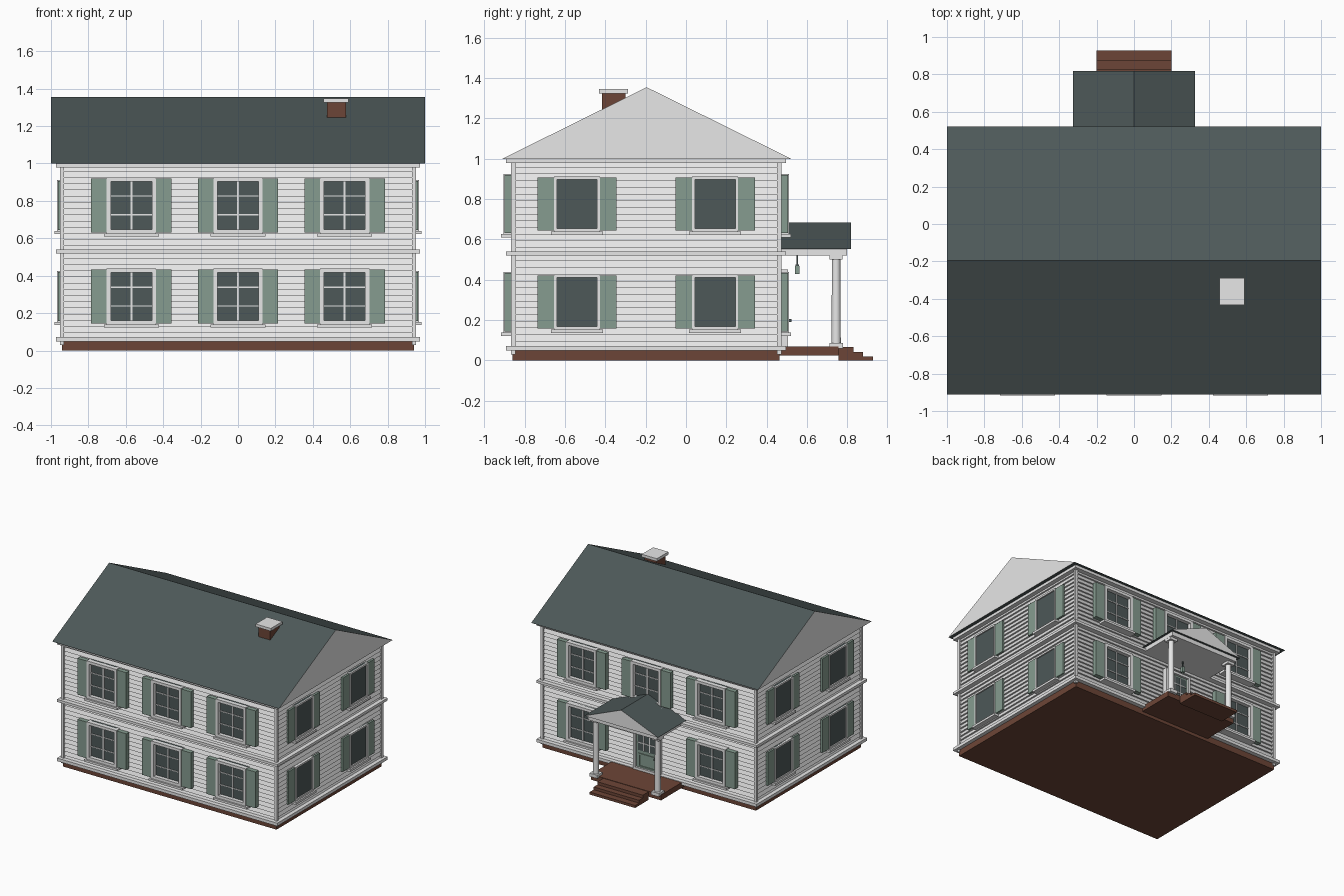
import bpy
import bmesh
from math import pi
from mathutils import Matrix, Vector

cube = bpy.data.objects.get("Cube")
if cube:
    bpy.data.objects.remove(cube, do_unlink=True)


def material(name, rgb):
    m = bpy.data.materials.new(name)
    m.use_nodes = True
    m.diffuse_color = (*rgb, 1)
    m.node_tree.nodes["Principled BSDF"].inputs["Base Color"].default_value = (*rgb, 1)
    return m


WHITE = material("white paint", (0.8, 0.8, 0.8))
SLATE = material("dark slate", (0.075, 0.098, 0.098))
GREEN = material("sage green", (0.24, 0.335, 0.28))
BRICK = material("brown brick", (0.152, 0.06, 0.038))

MID = -0.198          # house centre in y
HX, HY = 0.942, 0.662  # half sizes of the walls
FLOOR = 0.487         # storey height


def finish(name, bm, *mats):
    bmesh.ops.recalc_face_normals(bm, faces=bm.faces)
    me = bpy.data.meshes.new(name)
    bm.to_mesh(me)
    bm.free()
    for m in mats:
        me.materials.append(m)
    ob = bpy.data.objects.new(name, me)
    bpy.context.collection.objects.link(ob)
    return ob


def boxes(name, mat, items, frame=Matrix()):
    """One object from boxes given as (x0, x1, y0, y1, z0, z1)."""
    bm = bmesh.new()
    for x0, x1, y0, y1, z0, z1 in items:
        place = (Matrix.Translation(((x0 + x1) / 2, (y0 + y1) / 2, (z0 + z1) / 2))
                 @ Matrix.Diagonal((x1 - x0, y1 - y0, z1 - z0, 1)))
        bmesh.ops.create_cube(bm, size=1, matrix=frame @ place)
    return finish(name, bm, mat)


def slab(name, mat, hx, hy, z0, z1):
    return boxes(name, mat, [(-hx, hx, MID - hy, MID + hy, z0, z1)])


def gable_roof(name, half_len, half_width, z0, z1, frame):
    """Triangular prism with its ridge on local x and painted gable ends."""
    bm = bmesh.new()
    tri = [bm.verts.new((-half_len, y, z))
           for y, z in ((-half_width, z0), (half_width, z0), (0, z1))]
    end = bm.faces.new(tri)
    ext = bmesh.ops.extrude_face_region(bm, geom=[end], use_keep_orig=True)
    verts = [v for v in ext["geom"] if isinstance(v, bmesh.types.BMVert)]
    bmesh.ops.translate(bm, verts=verts, vec=(2 * half_len, 0, 0))
    for f in bm.faces:
        f.material_index = 1 if len(f.verts) == 3 else 0
    bmesh.ops.transform(bm, matrix=frame, verts=bm.verts)
    return finish(name, bm, SLATE, WHITE)


# Foundation, trim bands and corner boards
slab("foundation", BRICK, HX, HY, 0, 0.055)
slab("base_band", WHITE, HX + 0.03, HY + 0.033, 0.048, 0.072)
slab("middle_band", WHITE, HX + 0.03, HY + 0.033, 0.52, 0.54)
slab("top_band", WHITE, HX + 0.03, HY + 0.033, 0.978, 1.0)
corners = []
for sx in (-1, 1):
    for sy in (-1, 1):
        x, y = sx * (HX - 0.002), MID + sy * (HY - 0.002)
        corners.append((x - 0.011, x + 0.011, y - 0.011, y + 0.011, 0.03, 0.98))
boxes("corner_boards", WHITE, corners)

# Clapboard walls: stepped rings, each board leaning out at its bottom
bm = bmesh.new()
rings = []
boards = 28
for i in range(boards):
    for t, inset in ((0, -0.003), (1, 0.01)):
        z = 0.06 + (i + t) * 0.93 / boards
        rings.append([bm.verts.new((sx * (HX - inset), MID + sy * (HY - inset), z))
                      for sx, sy in ((-1, -1), (1, -1), (1, 1), (-1, 1))])
for a, b in zip(rings, rings[1:]):
    for k in range(4):
        n = (k + 1) % 4
        bm.faces.new((a[k], a[n], b[n], b[k]))
bm.faces.new(rings[0])
bm.faces.new(rings[-1])
finish("clapboard_walls", bm, WHITE)

# Main roof and chimney
gable_roof("main_roof", 1.0, 0.717, 1.0, 1.355, Matrix.Translation((0, -0.195, 0)))
boxes("chimney", BRICK, [(0.475, 0.577, -0.418, -0.3, 1.15, 1.325)])
boxes("chimney_cap", WHITE, [(0.458, 0.592, -0.432, -0.288, 1.325, 1.347)])


def border(hw, z0, z1, bar, depth):
    """Four bars round an opening; outward is local -y."""
    return [(-hw, -hw + bar, -depth, 0, z0, z1), (hw - bar, hw, -depth, 0, z0, z1),
            (-hw, hw, -depth, 0, z0, z0 + bar), (-hw, hw, -depth, 0, z1 - bar, z1)]


def window(tag, frame, hw, z0, z1, bar, depth, shutter, muntins):
    boxes(tag + "_glass", SLATE, [(-hw + 0.005, hw - 0.005, -0.016, 0, z0, z1)], frame)
    trim = border(hw, z0, z1, bar, depth)
    trim.append((-hw - 0.015, hw + 0.015, -depth - 0.012, 0, z0 - 0.017, z0))
    if muntins:
        trim.append((-0.005, 0.005, -0.024, 0, z0, z1))
        for k in (1, 2):
            z = z0 + (z1 - z0) * k / 3
            trim.append((-hw, hw, -0.022, 0, z - 0.003, z + 0.003))
    boxes(tag + "_frame", WHITE, trim, frame)
    boxes(tag + "_shutters", GREEN,
          [(min(s * hw, s * (hw + shutter)), max(s * hw, s * (hw + shutter)),
            -depth + 0.005, -0.005, z0 + 0.005, z1 - 0.005) for s in (-1, 1)], frame)


# Windows on both storeys of all four walls
for level, storey in enumerate(("lower", "upper")):
    dz = level * FLOOR
    for side, sy, turn in (("front", -1, 0), ("back", 1, pi)):
        for col in (-1, 0, 1):
            if side == "back" and col == 0 and level == 0:
                continue  # the door is here
            m = (Matrix.Translation((col * 0.57, MID + sy * HY, dz))
                 @ Matrix.Rotation(turn, 4, "Z"))
            window(f"{storey}_{side}_window_{col + 2}", m, 0.132, 0.139, 0.438,
                   0.022, 0.046, 0.083, True)
    for side, sx in (("left", 1), ("right", -1)):
        for col in (-1, 1):
            m = (Matrix.Translation((sx * HX, MID + col * 0.343, dz))
                 @ Matrix.Rotation(sx * pi / 2, 4, "Z"))
            window(f"{storey}_{side}_window_{col + 2}", m, 0.114, 0.153, 0.425,
                   0.014, 0.026, 0.083, False)

# Back door with glazed upper half and panelled lower half
m = Matrix.Translation((0, MID + HY, 0)) @ Matrix.Rotation(pi, 4, "Z")
boxes("door_frame", WHITE, border(0.115, 0.068, 0.45, 0.02, 0.042), m)
boxes("door", GREEN, [(-0.095, 0.095, -0.025, 0, 0.07, 0.43)]
      + border(0.075, 0.09, 0.2, 0.012, 0.031), m)
boxes("door_glass", SLATE, [(-0.078, 0.078, -0.03, 0, 0.225, 0.415)], m)
boxes("door_muntins", WHITE,
      [(x - 0.004, x + 0.004, -0.034, 0, 0.225, 0.415) for x in (-0.026, 0.026)]
      + [(-0.078, 0.078, -0.034, 0, z - 0.004, z + 0.004) for z in (0.288, 0.352)], m)
boxes("door_handle", SLATE, [(0.08, 0.09, -0.06, 0, 0.19, 0.205)], m)

# Porch floor, steps, beam and roof
boxes("porch_floor", BRICK, [(-0.31, 0.31, 0.45, 0.757, 0.025, 0.068)])
boxes("porch_steps", BRICK, [(-0.2, 0.2, 0.757, y, 0, z)
                             for y, z in ((0.83, 0.065), (0.877, 0.042), (0.927, 0.02))])
boxes("porch_ceiling", WHITE, [(-0.305, 0.305, 0.45, 0.8, 0.52, 0.553)])
gable_roof("porch_roof", 0.18, 0.325, 0.553, 0.685,
           Matrix.Translation((0, 0.638, 0)) @ Matrix.Rotation(pi / 2, 4, "Z"))

# Porch columns with square bases and caps
for side, x in (("left", 0.272), ("right", -0.272)):
    y = 0.745
    bm = bmesh.new()
    bmesh.ops.create_cone(bm, cap_ends=True, segments=16, radius1=0.023, radius2=0.021,
                          depth=0.44, matrix=Matrix.Translation((x, y, 0.29)))
    col = finish(side + "_column", bm, WHITE)
    for f in col.data.polygons:
        f.use_smooth = len(f.vertices) == 4
    boxes(side + "_column_blocks", WHITE,
          [(x - r, x + r, y - r, y + r, z0, z1)
           for r, z0, z1 in ((0.034, 0.06, 0.086), (0.032, 0.5, 0.522))])

# Hanging lantern
boxes("lantern", GREEN, [(-0.012, 0.012, 0.54, 0.564, 0.428, 0.468)])
boxes("lantern_rod", SLATE, [(-0.003, 0.003, 0.549, 0.555, 0.468, 0.522),
                             (-0.008, 0.008, 0.544, 0.56, 0.468, 0.476)])
